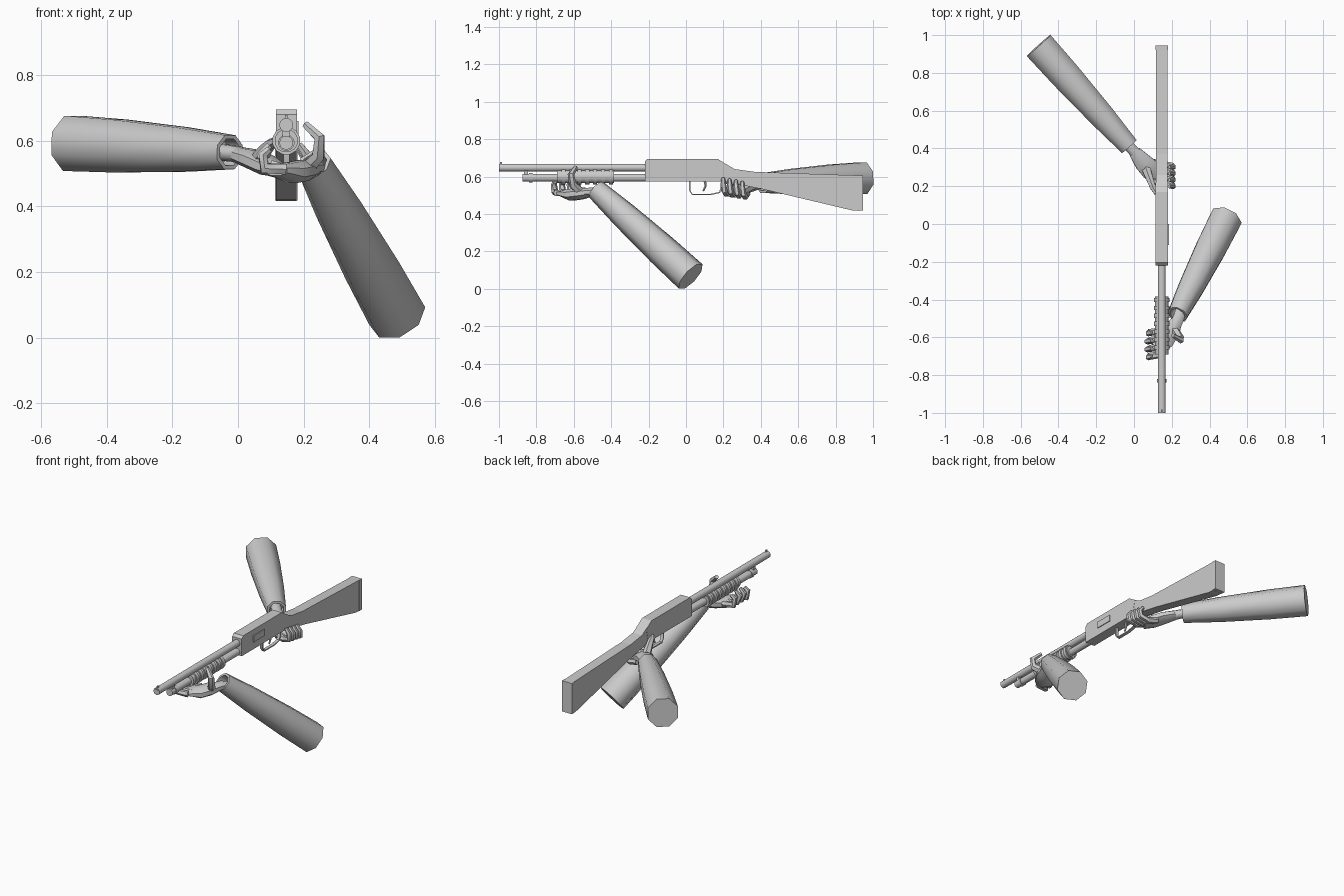
import bpy, bmesh, math
from mathutils import Vector

grey = bpy.data.materials.new("plain_grey")
grey.diffuse_color = (0.6, 0.6, 0.6, 1)
GX = 0.147  # centre line of the gun


def finish(name, bm, smooth=True):
    bmesh.ops.recalc_face_normals(bm, faces=bm.faces)
    me = bpy.data.meshes.new(name)
    bm.to_mesh(me)
    bm.free()
    me.materials.append(grey)
    ob = bpy.data.objects.new(name, me)
    bpy.context.collection.objects.link(ob)
    if smooth:
        bpy.ops.object.select_all(action='DESELECT')
        ob.select_set(True)
        bpy.context.view_layer.objects.active = ob
        bpy.ops.object.shade_smooth_by_angle(angle=math.radians(50))
    return ob


def tube(name, pts, radii, sides=8, up=(0, 0, 1), axis=None):
    """Rings along a path; a radius is a number or a (width, height) pair."""
    pts = [Vector(p) for p in pts]
    bm = bmesh.new()
    rings = []
    for i, p in enumerate(pts):
        t = axis or pts[min(i + 1, len(pts) - 1)] - pts[max(i - 1, 0)]
        t = t.normalized()
        s = t.cross(Vector(up)).normalized()
        u = s.cross(t)
        r = radii[i] if isinstance(radii[i], tuple) else (radii[i], radii[i])
        angles = [2 * math.pi * (k + 0.5) / sides for k in range(sides)]
        rings.append([bm.verts.new(p + s * r[0] * math.cos(a) + u * r[1] * math.sin(a))
                      for a in angles])
    for a, b in zip(rings, rings[1:]):
        for k in range(sides):
            j = (k + 1) % sides
            bm.faces.new((a[k], a[j], b[j], b[k]))
    bm.faces.new(rings[0])
    bm.faces.new(rings[-1])
    return finish(name, bm)


def rod(name, y0, y1, z, r, sides=16):
    return tube(name, [(GX, y0, z), (GX, y1, z)], [r, r], sides)


def plate(name, profile, half, x=GX, bevel=0.0):
    """Side profile of (y, z) points extruded across x."""
    bm = bmesh.new()
    f = bm.faces.new([bm.verts.new((x - half, y, z)) for y, z in profile])
    ext = bmesh.ops.extrude_face_region(bm, geom=[f])
    bmesh.ops.translate(bm, vec=(2 * half, 0, 0),
                        verts=[v for v in ext['geom'] if isinstance(v, bmesh.types.BMVert)])
    ob = finish(name, bm, False)
    if bevel:
        m = ob.modifiers.new("edge", 'BEVEL')
        m.width, m.segments = bevel, 1
    return ob


def box(name, y0, y1, z0, z1, half, x=GX):
    return plate(name, [(y0, z0), (y1, z0), (y1, z1), (y0, z1)], half, x)


# receiver and stock
plate("receiver", [(-0.22, 0.575), (0.2, 0.575), (0.22, 0.66), (0.205, 0.672),
                   (0.17, 0.695), (-0.205, 0.695), (-0.22, 0.68)], 0.032)
plate("stock", [(0.19, 0.575), (0.28, 0.558), (0.4, 0.535), (0.885, 0.42), (0.925, 0.417),
                (0.925, 0.606), (0.37, 0.625), (0.26, 0.64), (0.21, 0.67)], 0.031)
box("butt_pad", 0.92, 0.945, 0.418, 0.606, 0.034)
box("ejection_port", -0.11, 0.0, 0.62, 0.66, 0.004, GX + 0.033)

# barrel, magazine tube and fittings
rod("barrel", -1.0, -0.21, 0.648, 0.021)
rod("muzzle_bore", -1.001, -0.995, 0.648, 0.014)
box("front_sight", -0.995, -0.983, 0.665, 0.679, 0.004)
rod("magazine_tube", -0.875, -0.21, 0.594, 0.021)
rod("magazine_cap", -0.84, -0.82, 0.594, 0.025)
box("barrel_clamp", -0.865, -0.845, 0.6, 0.645, 0.012)

# sliding pump with raised ribs
rod("pump", -0.69, -0.385, 0.6, 0.036, 12)
for i in range(7):
    y = -0.665 + i * 0.042
    rod("pump_rib", y, y + 0.022, 0.6, 0.043, 12)

# trigger and its guard
tube("trigger_guard", [(GX, 0.02, 0.58), (GX, 0.02, 0.525), (GX, 0.035, 0.504), (GX, 0.13, 0.504),
                       (GX, 0.18, 0.515), (GX, 0.2, 0.58)], [(0.013, 0.005)] * 6, 4, (0.0, 0.3, 1))
tube("trigger", [(GX, 0.1, 0.58), (GX, 0.105, 0.55), (GX, 0.092, 0.522)],
     [0.008, 0.007, 0.005], 6, (1, 0, 0))


# sleeves, open at the wrist
def sleeve(name, wrist, elbow):
    w, e = Vector(wrist), Vector(elbow)
    d = e - w
    steps = [(0.07, 0.041), (0.0, 0.043), (0.0, 0.056), (0.3, 0.073), (0.7, 0.087), (1.0, 0.091)]
    tube(name, [w + d * t for t, r in steps], [r for t, r in steps], 8, axis=d)


sleeve("front_sleeve", (0.23, -0.48, 0.53), (0.485, 0.025, 0.066))
sleeve("rear_sleeve", (-0.025, 0.41, 0.565), (-0.505, 0.945, 0.592))

# hand under the pump
tube("front_wrist", [(0.26, -0.43, 0.49), (0.235, -0.5, 0.517), (0.215, -0.54, 0.515)],
     [(0.034, 0.028), (0.032, 0.027), (0.036, 0.026)])
tube("front_palm", [(0.225, -0.515, 0.515), (0.2, -0.56, 0.51), (0.165, -0.61, 0.503),
                    (0.115, -0.655, 0.51)],
     [(0.034, 0.026), (0.05, 0.034), (0.056, 0.034), (0.055, 0.018)])
for i in range(4):
    y = -0.575 - i * 0.042
    d = 0.012 * abs(i - 1.5)
    tube("front_finger", [(0.145, y + 0.01, 0.513), (0.088 - d / 2, y, 0.517),
                          (0.067 + d / 2, y - 0.005, 0.558), (0.095, y, 0.592 - d)],
         [0.018, 0.019, 0.016, 0.011], 6, (0, 1, 0))
tube("front_thumb", [(0.205, -0.55, 0.51), (0.245, -0.605, 0.555), (0.248, -0.615, 0.61),
                     (0.205, -0.59, 0.65)], [0.026, 0.021, 0.018, 0.012], 6, (0, 1, 0))

# hand around the grip of the stock
tube("rear_wrist", [(-0.07, 0.46, 0.567), (-0.01, 0.395, 0.56), (0.03, 0.35, 0.55)],
     [(0.032, 0.028), (0.03, 0.026), (0.038, 0.027)])
tube("rear_palm", [(0.005, 0.38, 0.556), (0.05, 0.325, 0.543), (0.09, 0.285, 0.525),
                   (0.135, 0.25, 0.505)],
     [(0.036, 0.026), (0.052, 0.032), (0.058, 0.032), (0.05, 0.018)])
for i in range(4):
    y = 0.205 + i * 0.034
    z = -0.006 * i
    tube("rear_finger", [(0.1, y + 0.02, 0.525 + z), (0.155, y + 0.01, 0.51 + z),
                         (0.205, y, 0.525 + z), (0.208, y - 0.006, 0.56 + z),
                         (0.186, y - 0.006, 0.59 + z)],
         [0.018, 0.018, 0.017, 0.015, 0.01], 6, (0, 1, 0))
tube("rear_thumb", [(0.065, 0.29, 0.545), (0.085, 0.235, 0.575), (0.1, 0.195, 0.59),
                    (0.118, 0.16, 0.6)], [0.026, 0.021, 0.018, 0.011], 6)
